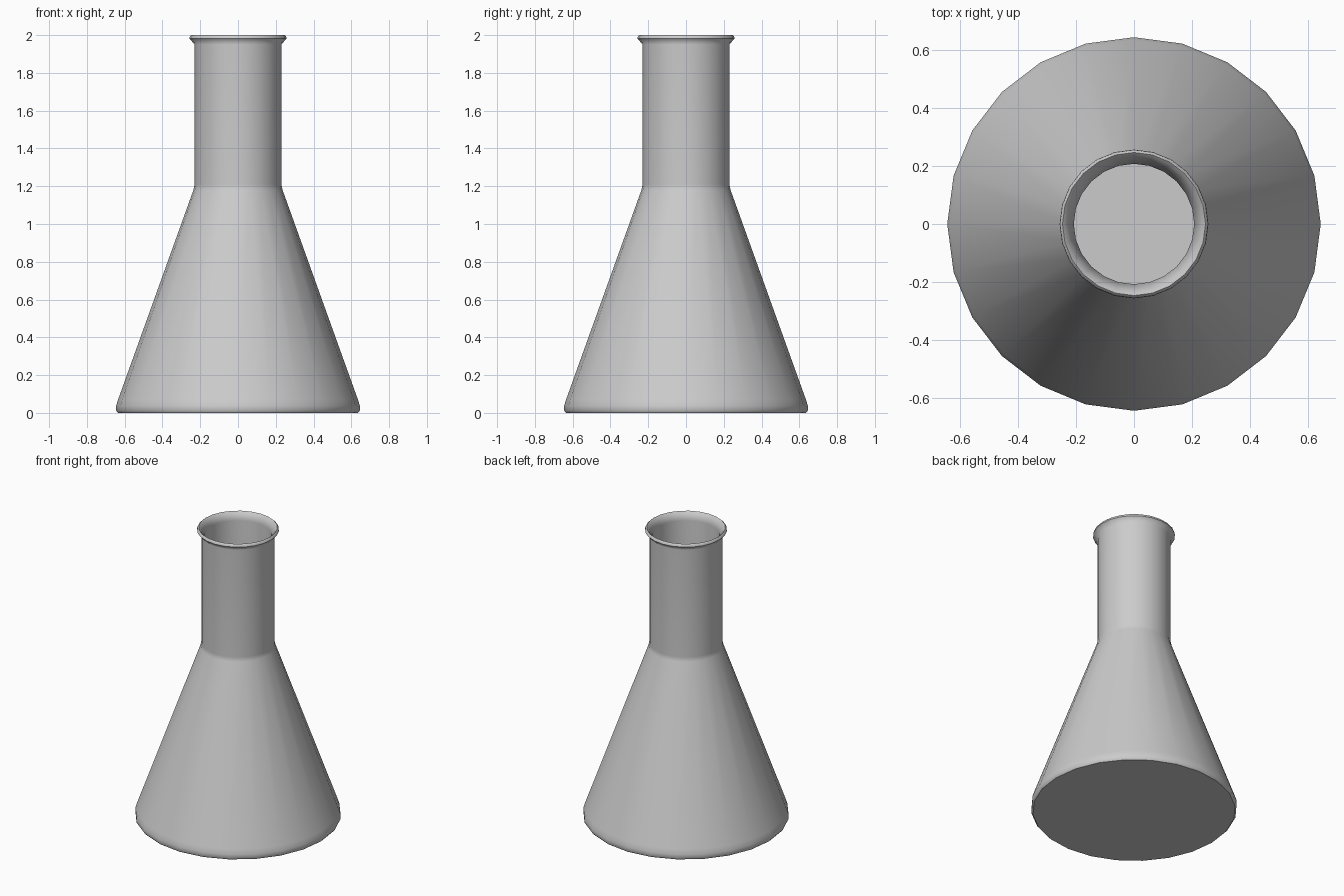
import bpy, math

if "Cube" in bpy.data.objects:
    bpy.data.objects.remove(bpy.data.objects["Cube"])

SIDES = 24

# wall profile (radius, height): outer base -> shoulder -> lip -> inner wall -> floor
profile = [
    (0.635, 0.0), (0.645, 0.012), (0.645, 0.038), (0.635, 0.07),   # rounded foot
    (0.236, 1.18), (0.23, 1.21),                                   # shoulder
    (0.23, 1.95), (0.257, 1.982), (0.255, 1.993), (0.247, 2.0),    # flared lip
    (0.236, 1.99), (0.208, 1.95),                                  # inner flare
    (0.208, 1.21), (0.214, 1.18),                                  # inner neck
    (0.615, 0.06), (0.61, 0.025),                                  # inner cone and floor
]


def lathe(name, pts, sides):
    """Spin a profile about z and cap both ends with flat discs."""
    verts, faces = [], []
    for r, z in pts:
        for i in range(sides):
            a = 2 * math.pi * i / sides
            verts.append((r * math.cos(a), r * math.sin(a), z))
    for k in range(len(pts) - 1):
        for i in range(sides):
            j = (i + 1) % sides
            a, b = k * sides, (k + 1) * sides
            faces.append((a + i, a + j, b + j, b + i))
    faces.append(tuple(reversed(range(sides))))
    last = (len(pts) - 1) * sides
    faces.append(tuple(range(last, last + sides)))
    mesh = bpy.data.meshes.new(name)
    mesh.from_pydata(verts, [], faces)
    mesh.update()
    obj = bpy.data.objects.new(name, mesh)
    bpy.context.collection.objects.link(obj)
    return obj


# hollow conical flask
flask = lathe("conical_flask", profile, SIDES)
bpy.context.view_layer.objects.active = flask
flask.select_set(True)
bpy.ops.object.shade_smooth_by_angle(angle=math.radians(50))

# keep the large faces evenly shaded next to the small rounded edges
weighted = flask.modifiers.new("weighted_normals", 'WEIGHTED_NORMAL')
weighted.keep_sharp = True
